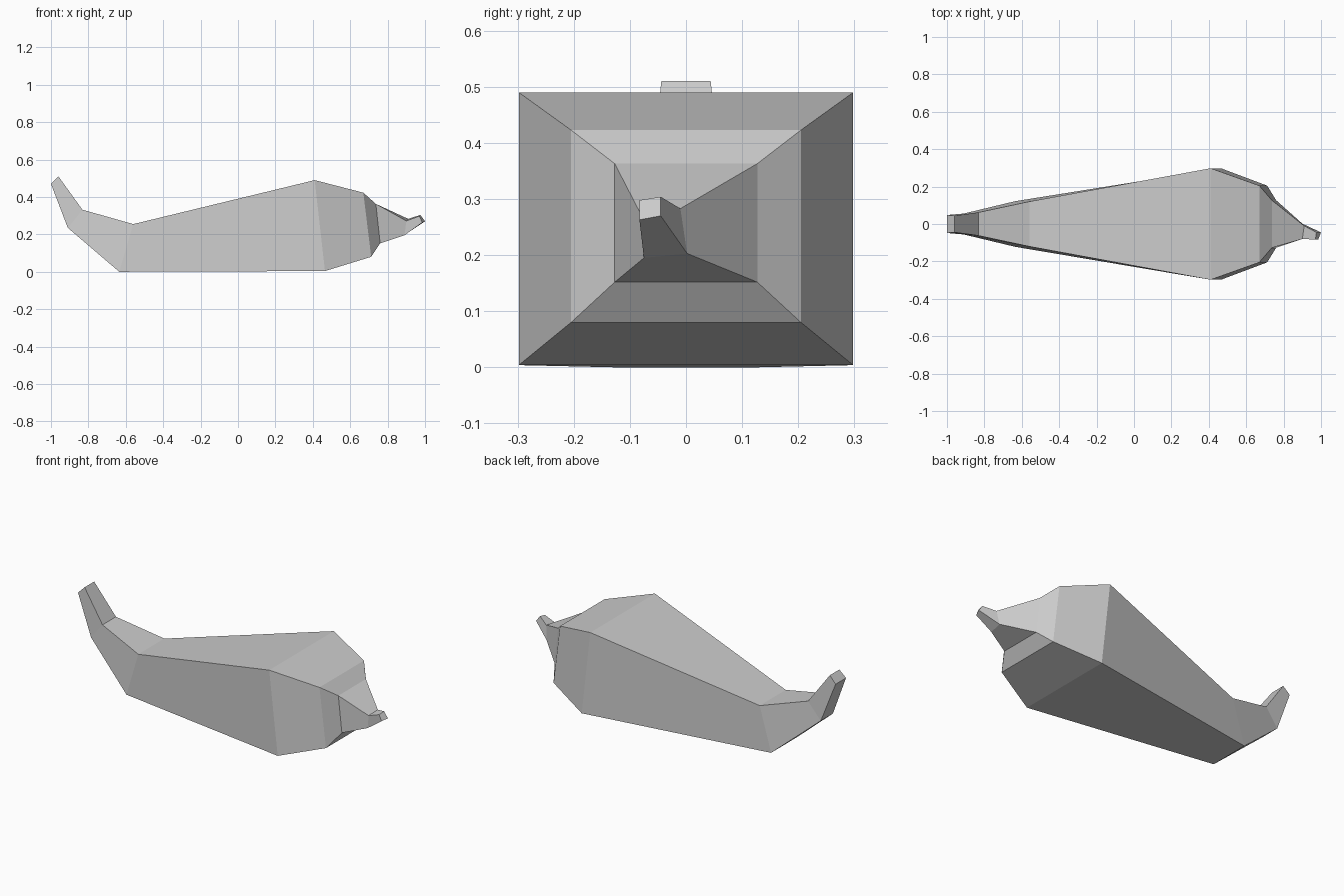
import bpy
import bmesh

cube = bpy.data.objects.get("Cube")
if cube:
    bpy.data.objects.remove(cube, do_unlink=True)

grey = bpy.data.materials.new("plain grey")
grey.use_nodes = True
colour = (0.6, 0.6, 0.6, 1)
grey.diffuse_color = colour
grey.node_tree.nodes["Principled BSDF"].inputs["Base Color"].default_value = colour


def section(top, bottom, top_half, bottom_half):
    """Four corners of a symmetric cross-section, given its (x, z) top and bottom."""
    (tx, tz), (bx, bz) = top, bottom
    return [(tx, -top_half, tz), (tx, top_half, tz),
            (bx, bottom_half, bz), (bx, -bottom_half, bz)]


sections = [
    # upturned tail
    section((-0.96, 0.51), (-1.0, 0.47), 0.044, 0.048),
    section((-0.832, 0.332), (-0.91, 0.235), 0.062, 0.056),
    # body
    section((-0.56, 0.255), (-0.635, 0.0), 0.12, 0.122),
    section((0.41, 0.49), (0.465, 0.004), 0.298, 0.298),
    section((0.67, 0.423), (0.712, 0.08), 0.205, 0.205),
    section((0.737, 0.363), (0.76, 0.152), 0.127, 0.127),
    # snout, bent to one side
    [(0.90, -0.08, 0.272), (0.91, -0.01, 0.283), (0.90, 0.002, 0.203), (0.89, -0.075, 0.195)],
    [(0.97, -0.083, 0.298), (0.975, -0.045, 0.304), (1.0, -0.045, 0.27), (0.985, -0.083, 0.263)],
]

# loft the sections into one closed skin
bm = bmesh.new()
rings = [[bm.verts.new(p) for p in ring] for ring in sections]
for a, b in zip(rings, rings[1:]):
    for i in range(4):
        j = (i + 1) % 4
        bm.faces.new((a[i], a[j], b[j], b[i]))
bm.faces.new(rings[0])
bm.faces.new(rings[-1])
bmesh.ops.recalc_face_normals(bm, faces=bm.faces[:])

mesh = bpy.data.meshes.new("body")
bm.to_mesh(mesh)
bm.free()
mesh.materials.append(grey)
body = bpy.data.objects.new("body", mesh)
bpy.context.collection.objects.link(body)
